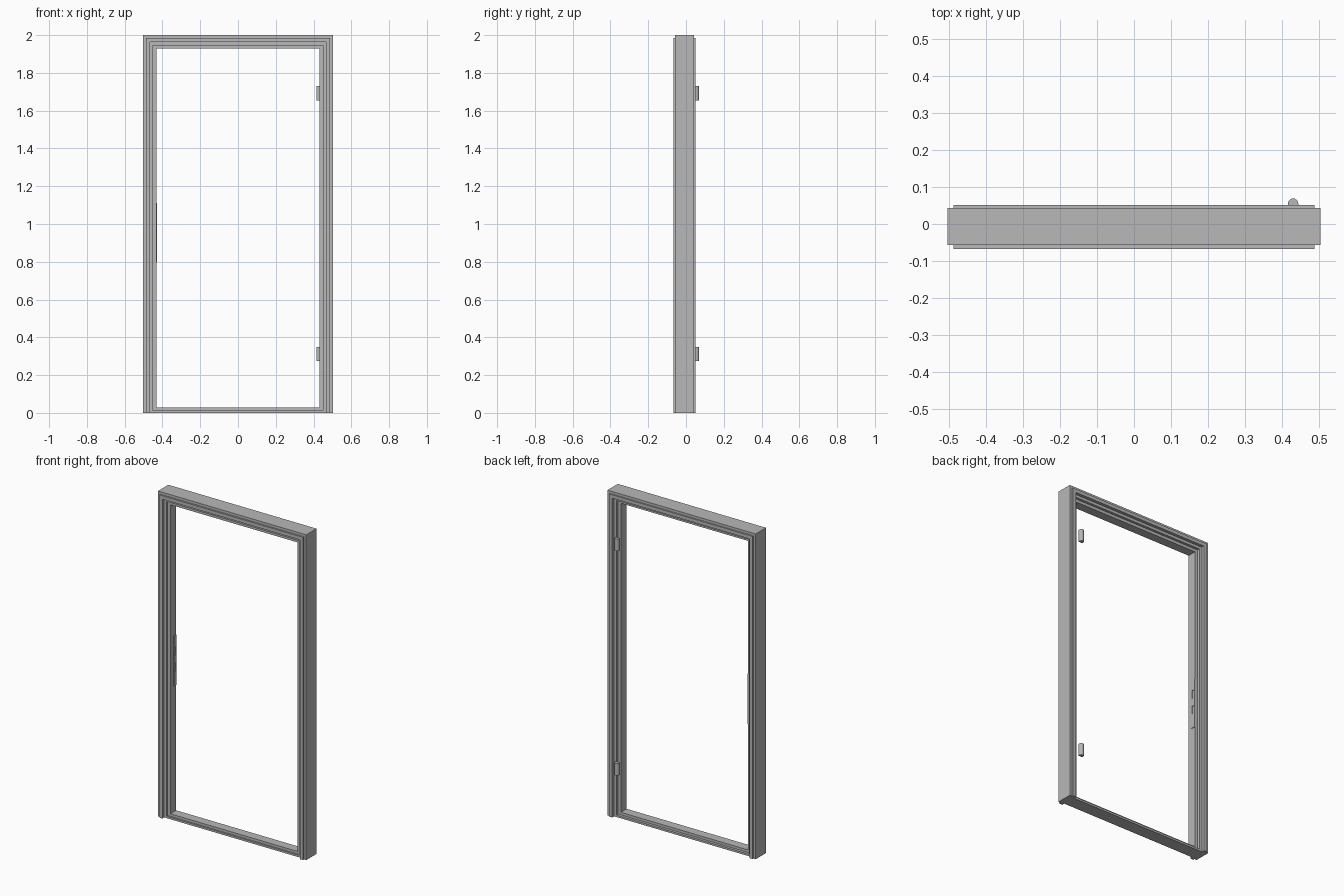
import bpy, bmesh, math

cube = bpy.data.objects.get("Cube")
if cube:
    bpy.data.objects.remove(cube, do_unlink=True)

grey = bpy.data.materials.new("painted steel grey")
grey.use_nodes = True
colour = (0.48, 0.48, 0.48, 1)
grey.diffuse_color = colour
grey.node_tree.nodes["Principled BSDF"].inputs["Base Color"].default_value = colour

HALF_WIDTH, HEIGHT = 0.504, 2.0
INNER = 0.072                      # inset of the opening from the outer edge


def add_object(name, bm):
    bmesh.ops.recalc_face_normals(bm, faces=bm.faces)
    mesh = bpy.data.meshes.new(name)
    bm.to_mesh(mesh)
    bm.free()
    mesh.materials.append(grey)
    obj = bpy.data.objects.new(name, mesh)
    bpy.context.collection.objects.link(obj)
    return obj


def loft(name, rings):
    """Join matching rings of points into a closed solid."""
    bm = bmesh.new()
    rows = [[bm.verts.new(p) for p in ring] for ring in rings]
    for a, b in zip(rows, rows[1:]):
        for i in range(len(a)):
            j = (i + 1) % len(a)
            bm.faces.new((a[i], a[j], b[j], b[i]))
    bm.faces.new(rows[0])
    bm.faces.new(rows[-1])
    return add_object(name, bm)


def box(name, x, y, z):
    return loft(name, [[(x[0], y[0], h), (x[1], y[0], h), (x[1], y[1], h), (x[0], y[1], h)]
                       for h in z])


# Door frame: stepped section (inset, y) swept around the mitred jambs and header
section = [(0, -0.057), (0.016, -0.057), (0.016, -0.067), (0.037, -0.067),
           (0.037, -0.050), (0.054, -0.050), (0.054, -0.040), (INNER, -0.040),
           (INNER, 0.016), (0.054, 0.016), (0.054, 0.032), (0.037, 0.032),
           (0.037, 0.051), (0.016, 0.051), (0.016, 0.043), (0, 0.043)]
rings = []
for side, top in ((-1, False), (-1, True), (1, True), (1, False)):
    rings.append([(side * (HALF_WIDTH - d), y, HEIGHT - d if top else 0) for d, y in section])
loft("door_frame", rings)

# Threshold: stepped bar between the jambs
sill = [(-0.050, 0), (-0.050, 0.012), (-0.040, 0.012), (-0.040, 0.028),
        (0.016, 0.028), (0.016, 0.012), (0.032, 0.012), (0.032, 0)]
end = HALF_WIDTH - 0.054
loft("threshold", [[(x, y, z) for y, z in sill] for x in (-end, end)])

# Hinge barrels: half-round knuckles with a flat leaf reaching into the rebate
for name, low in (("lower_hinge", 0.275), ("upper_hinge", 1.655)):
    arc = [(0.43 + 0.014 * math.cos(a), 0.055 + 0.014 * math.sin(a))
           for a in (math.pi * i / 10 for i in range(11))]
    outline = [(0.444, 0.047)] + arc + [(0.416, 0.047)]
    hinge = loft(name, [[(x, y, z) for x, y in outline] for z in (low, low + 0.075)])
    bpy.context.view_layer.objects.active = hinge
    hinge.select_set(True)
    bpy.ops.object.shade_smooth_by_angle(angle=math.radians(35))
    hinge.select_set(False)

# Strike plate on the right jamb: thin frame pieces leaving two latch openings
face = HALF_WIDTH - INNER
plate_x = (-face - 0.001, -face + 0.004)
for i, z in enumerate([(0.80, 0.89), (0.94, 0.99), (1.04, 1.11)]):
    box(f"strike_plate_{i + 1}", plate_x, (-0.012, 0.014), z)
for i, z in enumerate([(0.89, 0.94), (0.99, 1.04)]):
    for edge, y in (("front", (-0.012, -0.007)), ("back", (0.009, 0.014))):
        box(f"strike_{edge}_rim_{i + 1}", plate_x, y, z)
